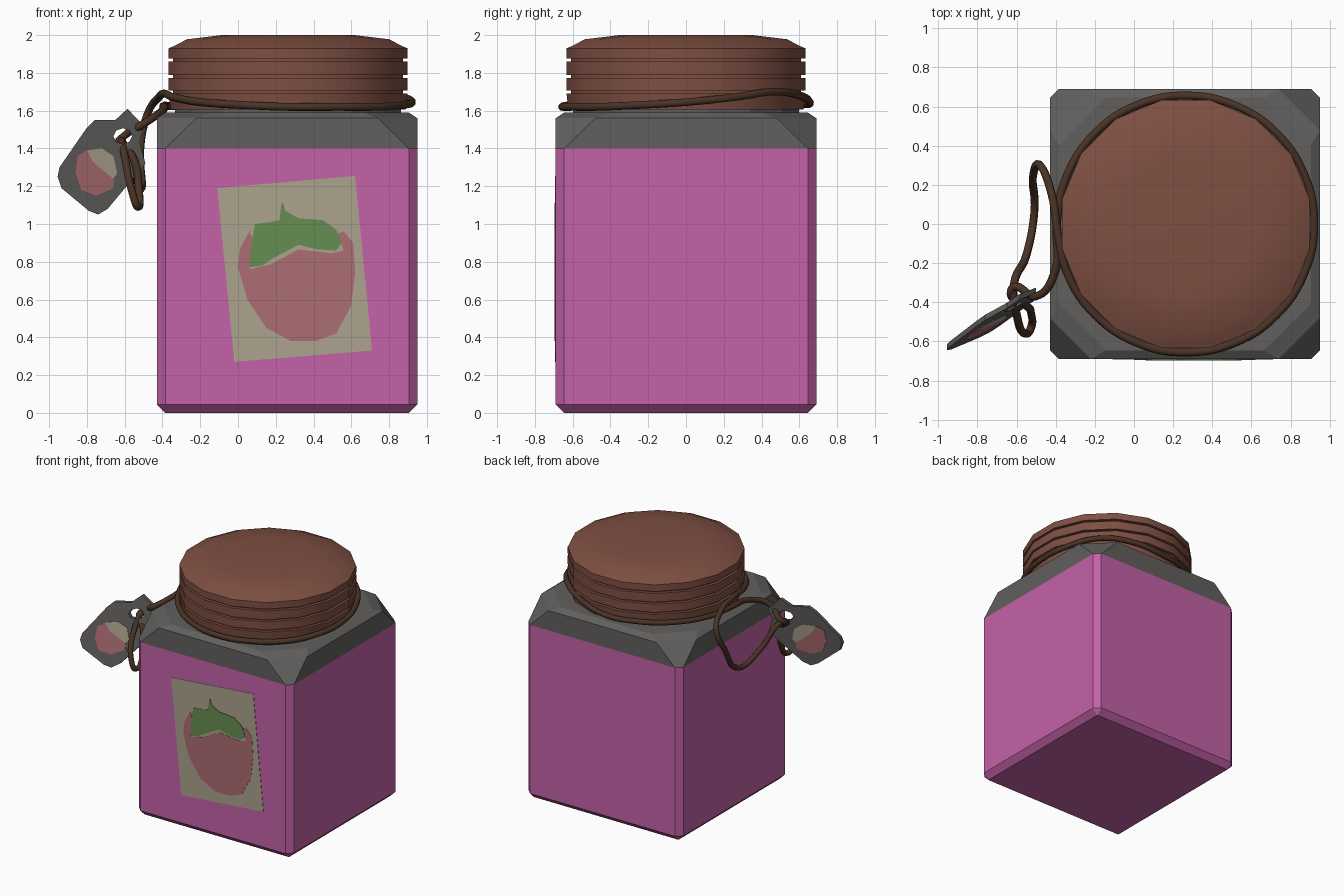
import bpy, bmesh, math
from mathutils import Vector

if "Cube" in bpy.data.objects:
    bpy.data.objects.remove(bpy.data.objects["Cube"])

CX = 0.26  # jar axis


def material(name, rgb):
    m = bpy.data.materials.new(name)
    lin = [((c / 255 + 0.055) / 1.055) ** 2.4 for c in rgb]
    m.diffuse_color = (*lin, 1)
    m.use_nodes = True
    m.node_tree.nodes["Principled BSDF"].inputs["Base Color"].default_value = m.diffuse_color
    return m


PINK = material("jam_pink", (196, 98, 168))
GREY = material("glass_grey", (97, 96, 94))
BROWN = material("lid_brown", (126, 79, 66))
ROPE = material("rope_brown", (74, 51, 37))
BEIGE = material("paper_beige", (172, 163, 142))
RED = material("berry_red", (171, 109, 115))
GREEN = material("leaf_green", (103, 141, 82))


def finish(name, bm, *mats):
    bmesh.ops.recalc_face_normals(bm, faces=bm.faces[:])
    me = bpy.data.meshes.new(name)
    bm.to_mesh(me)
    bm.free()
    ob = bpy.data.objects.new(name, me)
    bpy.context.collection.objects.link(ob)
    for m in mats:
        me.materials.append(m)
    return ob


def loft(rings):
    """Skin rings of equal point count and cap both ends."""
    bm = bmesh.new()
    vs = [[bm.verts.new(p) for p in r] for r in rings]
    n = len(vs[0])
    for a, b in zip(vs, vs[1:]):
        for i in range(n):
            j = (i + 1) % n
            bm.faces.new((a[i], a[j], b[j], b[i]))
    bm.faces.new(vs[0])
    bm.faces.new(vs[-1])
    return bm


def octagon(w, c, z):
    pts = [(w, -w + c), (w, w - c), (w - c, w), (-w + c, w),
           (-w, w - c), (-w, -w + c), (-w + c, -w), (w - c, -w)]
    return [(CX + x, y, z) for x, y in pts]


def circle(r, z, n=16):
    return [(CX + 0.005 + r * math.cos((i + .5) * math.tau / n),
             r * math.sin((i + .5) * math.tau / n), z) for i in range(n)]


def plate(name, loops, y_of, front, back, mat):
    """Flat cut-out drawn in x/z, placed at depth y_of(x, z) + front..back."""
    bm = bmesh.new()
    for pts in loops:
        vs = [bm.verts.new((x, 0, z)) for x, z in pts]
        for i in range(len(vs)):
            bm.edges.new((vs[i - 1], vs[i]))
    bmesh.ops.triangle_fill(bm, edges=bm.edges[:], use_beauty=True, normal=(0, -1, 0))
    for v in bm.verts:
        v.co.y = y_of(v.co.x, v.co.z) + front
    ext = bmesh.ops.extrude_face_region(bm, geom=bm.faces[:], use_keep_orig=True)
    for v in ext["geom"]:
        if isinstance(v, bmesh.types.BMVert):
            v.co.y += back - front
    return finish(name, bm, mat)


# Jar body: square with chamfered corners and cut shoulders
bm = loft([octagon(.645, .004, 0), octagon(.69, .045, .045), octagon(.69, .045, 1.4),
           octagon(.69, .21, 1.56), octagon(.645, .24, 1.59)])
for f in bm.faces:
    f.material_index = 1 if f.calc_center_median().z > 1.4 else 0
finish("jar_body", bm, PINK, GREY)

# Neck under the lid
finish("jar_neck", loft([circle(.61, 1.58), circle(.61, 1.63)]), GREY)

# Screw lid with three grooves and a domed top
R = .645
rings = [circle(R - .01, 1.605)]
for z in (1.70, 1.782, 1.868):
    rings += [circle(R, z - .008), circle(R - .025, z - .008),
              circle(R - .025, z + .008), circle(R, z + .008)]
rings += [circle(R, 1.93), circle(.62, 1.94), circle(.545, 1.978), circle(.36, 2.0)]
lid = finish("lid", loft(rings), BROWN)
bpy.context.view_layer.objects.active = lid
lid.select_set(True)
bpy.ops.object.shade_smooth_by_angle(angle=math.radians(35))
lid.select_set(False)

# Rope: once round the lid, then a slack loop through the tag hole
ring = [(160, 1.625), (135, 1.63), (112, 1.635), (90, 1.64), (67, 1.68), (45, 1.70), (22, 1.67),
        (0, 1.645), (-22, 1.63), (-45, 1.62), (-67, 1.62), (-90, 1.62), (-112, 1.63),
        (-135, 1.645), (-157, 1.67), (-176, 1.69)]
path = [(CX + .005 + .656 * math.cos(math.radians(a)), .656 * math.sin(math.radians(a)), z)
        for a, z in ring]
path += [(-.42, .15, 1.67), (-.48, .30, 1.58), (-.515, .25, 1.42), (-.51, .05, 1.19),
         (-.55, -.16, 1.27), (-.615, -.32, 1.44), (-.60, -.46, 1.36), (-.555, -.56, 1.15),
         (-.53, -.54, 1.09), (-.525, -.46, 1.18), (-.56, -.41, 1.36), (-.63, -.36, 1.43),
         (-.61, -.32, 1.46), (-.50, -.37, 1.53), (-.40, -.23, 1.60), (-.395, 0, 1.625)]
cu = bpy.data.curves.new("rope", "CURVE")
cu.dimensions = "3D"
cu.bevel_depth = .021
cu.bevel_resolution = 2
cu.resolution_u = 6
sp = cu.splines.new("BEZIER")
sp.bezier_points.add(len(path) - 1)
for bp, p in zip(sp.bezier_points, path):
    bp.co = Vector(p)
    bp.handle_left_type = bp.handle_right_type = "AUTO"
sp.use_cyclic_u = True
cu.materials.append(ROPE)
rope = bpy.data.objects.new("rope", cu)
bpy.context.collection.objects.link(rope)
bpy.context.view_layer.objects.active = rope
rope.select_set(True)
bpy.ops.object.convert(target="MESH")


# Front label with painted strawberry
def jar_front(x, z):
    return -.69


label = [(-.11, 1.19), (.62, 1.255), (.71, .33), (-.02, .27)]
berry = [(0, .77), (.01, .87), (.06, .96), (.075, .93), (.06, .76), (.17, .785), (.32, .865),
         (.50, .845), (.56, .86), (.53, .95), (.56, .96), (.61, .9), (.62, .75), (.6, .57),
         (.52, .42), (.41, .38), (.28, .38), (.15, .45), (.05, .6)]
leaf = [(.06, .77), (.075, .92), (.09, 1.0), (.17, 1.01), (.22, 1.02), (.23, 1.11), (.24, 1.11),
        (.25, 1.07), (.32, 1.03), (.45, 1.02), (.52, .97), (.55, .9), (.52, .86), (.42, .865),
        (.32, .89), (.17, .81), (.13, .78)]
plate("label_paper", [label], jar_front, -.003, .002, BEIGE)
plate("label_berry", [berry], jar_front, -.005, .001, RED)
plate("label_leaf", [leaf], jar_front, -.007, .001, GREEN)


# Hanging tag with a hole, painted on both sides
def tag_plane(x, z):
    return -.335 + .55 * (x + .46) + .15 * (z - 1.4)


tag = [(-.955, 1.25), (-.935, 1.19), (-.79, 1.07), (-.74, 1.05), (-.69, 1.08), (-.49, 1.32),
       (-.52, 1.43), (-.50, 1.52), (-.585, 1.61), (-.65, 1.55), (-.76, 1.55), (-.80, 1.51),
       (-.945, 1.30)]
hole = [(-.61 + .05 * math.cos(a * math.tau / 8), 1.465 + .042 * math.sin(a * math.tau / 8))
        for a in range(8)]
tag_berry = [(-.86, 1.27), (-.83, 1.18), (-.75, 1.15), (-.66, 1.19), (-.66, 1.24), (-.71, 1.28),
             (-.77, 1.33), (-.80, 1.39), (-.85, 1.36)]
tag_paper = [(-.80, 1.39), (-.72, 1.40), (-.66, 1.36), (-.64, 1.27), (-.66, 1.24), (-.71, 1.28),
             (-.77, 1.33)]
plate("tag", [tag, hole], tag_plane, -.014, .014, GREY)
for side, s in (("front", -1), ("back", 1)):
    plate("tag_berry_" + side, [tag_berry], tag_plane, s * .013, s * .017, RED)
    plate("tag_paper_" + side, [tag_paper], tag_plane, s * .013, s * .017, BEIGE)
